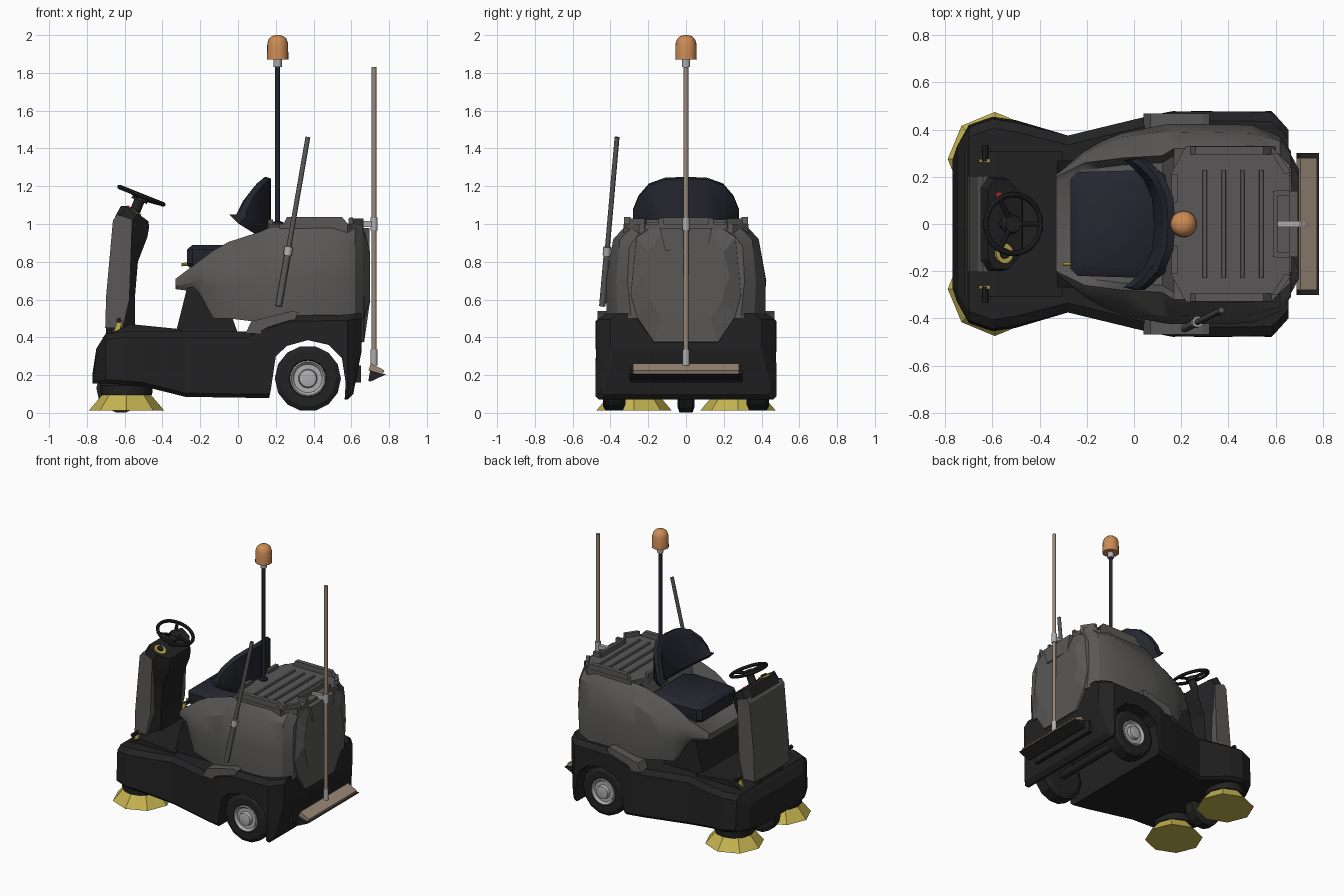
import bpy, bmesh, math
from mathutils import Vector

if "Cube" in bpy.data.objects:
    bpy.data.objects.remove(bpy.data.objects["Cube"])

def mat(name, r, g, b):
    m = bpy.data.materials.new(name)
    m.diffuse_color = (r, g, b, 1)
    m.use_nodes = True
    m.node_tree.nodes["Principled BSDF"].inputs["Base Color"].default_value = m.diffuse_color
    return m

DARK = mat("black_plastic", .016, .016, .017)
HOOD = mat("grey_plastic", .1, .097, .095)
SEAT = mat("seat_vinyl", .018, .019, .028)
YEL = mat("yellow", .55, .45, .08)
ORA = mat("orange", .6, .26, .09)
WOOD = mat("wood", .33, .25, .19)
METAL = mat("metal", .42, .42, .42)
RED = mat("red", .5, .04, .03)

def loft(name, rings, m, smooth=None):
    """Skin equal-length rings of 3D points and cap both ends."""
    bm = bmesh.new()
    vs = [[bm.verts.new(p) for p in r] for r in rings]
    n = len(rings[0])
    for a, b in zip(vs, vs[1:]):
        for i in range(n):
            j = (i + 1) % n
            bm.faces.new((a[i], a[j], b[j], b[i]))
    bm.faces.new(vs[0][::-1])
    bm.faces.new(vs[-1])
    bmesh.ops.recalc_face_normals(bm, faces=bm.faces)
    me = bpy.data.meshes.new(name)
    bm.to_mesh(me)
    bm.free()
    me.materials.append(m)
    o = bpy.data.objects.new(name, me)
    bpy.context.collection.objects.link(o)
    if smooth:
        bpy.ops.object.select_all(action='DESELECT')
        bpy.context.view_layer.objects.active = o
        o.select_set(True)
        bpy.ops.object.shade_smooth_by_angle(angle=math.radians(smooth))
    return o

def prism(name, pts, lo, hi, axis, m):
    f = {'x': lambda a, b, t: (t, a, b), 'y': lambda a, b, t: (a, t, b), 'z': lambda a, b, t: (a, b, t)}[axis]
    return loft(name, [[f(a, b, t) for a, b in pts] for t in (lo, hi)], m)

def box(name, x0, x1, y0, y1, z0, z1, m):
    return prism(name, [(x0, y0), (x1, y0), (x1, y1), (x0, y1)], z0, z1, 'z', m)

def lathe(name, base, axis, prof, n, m, smooth=40):
    """prof: (distance along axis, radius)."""
    base, q = Vector(base), Vector(axis).to_track_quat('Z', 'Y')
    rings = [[base + q @ Vector((r * math.cos(2 * math.pi * i / n), r * math.sin(2 * math.pi * i / n), d))
              for i in range(n)] for d, r in prof]
    return loft(name, rings, m, smooth)

def rod(name, a, b, r, m, n=12):
    d = Vector(b) - Vector(a)
    return lathe(name, a, d, [(0, r), (d.length, r)], n, m)

def sym(x, half):
    """Full section at x from its half (y, z) points, bottom to top."""
    return [(x, y, z) for y, z in half] + [(x, -y, z) for y, z in reversed(half)]

# Lower chassis: x, bottom width, bottom z, top width, top z
st = [(-.77, .25, .155, .27, .21), (-.75, .33, .155, .33, .34), (-.70, .42, .155, .41, .42),
      (-.60, .455, .15, .445, .43), (-.5, .44, .14, .43, .43), (-.28, .375, .085, .375, .43),
      (.05, .455, .08, .455, .43), (.16, .478, .08, .475, .48), (.28, .48, .075, .478, .515),
      (.58, .48, .07, .475, .52), (.61, .45, .10, .45, .525), (.655, .40, .33, .40, .525)]
body = loft("chassis", [sym(x, [(wb - .02, zb), (wb, zb + .02), (wt, zt - .03), (wt - .04, zt)])
                        for x, wb, zb, wt, zt in st], DARK)
# Wheel arch opening
cut = prism("arch_cutter", [(.15, 0), (.175, .13), (.2, .3), (.26, .355), (.37, .385), (.48, .36),
                            (.55, .29), (.57, .16), (.56, 0)], -.6, .6, 'y', DARK)
cut.hide_render = True
mod = body.modifiers.new("arch", 'BOOLEAN')
mod.object, mod.solver = cut, 'EXACT'
bpy.context.view_layer.objects.active = body
bpy.ops.object.modifier_apply(modifier="arch")
bpy.data.objects.remove(cut)

# Floor mat, seat pedestal, rear bumper slot
prism("floor_mat", [(-.72, .4), (-.57, .47), (-.3, .443), (-.3, .4)], -.31, .31, 'y', DARK)
prism("seat_pedestal", [(-.33, .42), (-.27, .66), (-.1, .7), (0, .42)], -.27, .27, 'y', DARK)
prism("rear_slot", [(-.29, .16), (-.29, .25), (.29, .25), (.29, .16)], .6, .65, 'x', DARK)

# Hood: x, then bottom, waist, shoulder, top (y, z) and centre height
hs = [(-.33, .19, .655, .21, .67, .21, .69, .2, .71, .7), (-.21, .27, .64, .31, .7, .3, .76, .26, .8, .78),
      (-.13, .33, .5, .355, .66, .34, .77, .27, .86, .8), (-.05, .36, .5, .385, .68, .37, .79, .28, .905, .81),
      (.12, .4, .48, .42, .7, .39, .86, .29, .96, .83), (.17, .405, .48, .425, .7, .39, .88, .32, .985, .98),
      (.5, .42, .49, .42, .72, .385, .92, .32, .99, .985), (.62, .36, .5, .37, .7, .35, .92, .29, .98, .975),
      (.665, .29, .5, .31, .7, .3, .88, .25, .95, .94)]
loft("hood", [sym(h[0], [h[1:3], h[3:5], h[5:7], h[7:9], (h[7] - .03, h[9])]) for h in hs], HOOD, 30)
# Rear tongue with raised centre
loft("rear_panel", [sym(.62, [(.18, .37), (.28, .51), (.31, .62), (.29, .94), (.24, .98)]),
                    sym(.668, [(.17, .375), (.26, .51), (.29, .62), (.26, .93), (.2, .97)]),
                    [(.70 - (.03 if z < .56 or z > .9 else 0), y, z) for _, y, z in
                     sym(0, [(.13, .5), (.19, .6), (.23, .73), (.2, .85), (.13, .96)])]], HOOD)
prism("rear_grip", [(-.11, .86), (-.14, .98), (.14, .98), (.11, .86)], .66, .695, 'x', HOOD)

# Lid with ribs, edge rails and handle
prism("lid", [(.16, -.22), (.22, -.33), (.58, -.33), (.66, -.25), (.66, .25), (.58, .33), (.22, .33), (.16, .22)],
      .95, 1.0, 'z', HOOD)
for i in range(4):
    x = .3 + .08 * i
    prism(f"lid_rib_{i}", [(x - .012, .99), (x - .007, 1.01), (x + .007, 1.01), (x + .012, .99)],
          -.23, .23, 'y', HOOD)
box("lid_handle", .59, .61, -.14, .14, .99, 1.035, HOOD)
for s in (-1, 1):
    prism(f"lid_rail_{s}", [(.23, .98), (.26, 1.038), (.55, 1.038), (.6, .98)], s * .295, s * .328, 'y', HOOD)
    prism(f"lid_corner_{s}", [(.585, s * .3), (.61, s * .3), (.665, s * .22), (.64, s * .21)], .97, 1.03, 'z', HOOD)
    box(f"lid_front_rail_{s}", .16, .185, s * .09, s * .21, .97, 1.025, HOOD)
    box(f"lid_handle_arm_{s}", .6, .66, s * .12, s * .145, .98, 1.03, HOOD)
    # Fender moulding
    prism(f"fender_moulding_{s}", [(.04, .42), (.07, .485), (.29, .54), (.32, .53), (.29, .47), (.2, .42)],
          s * .38, s * .468, 'y', HOOD)

# Seat cushion and wrapped backrest
def pad(z, d):
    h = [(-.27 + d, .19 - d), (-.24 + d, .22 - d), (.1 - d, .23 - d), (.16 - d, .19 - d)]
    return [(x, y, z) for x, y in h] + [(x, -y, z) for x, y in h[::-1]]
loft("seat_cushion", [pad(.77, .01), pad(.79, 0), pad(.865, 0), pad(.89, .03)], SEAT, 35)
cols = [(0, 1.25), (.4, 1.245), (.7, 1.215), (.9, 1.15), (1, 1.08)]
cols = [(-u, z) for u, z in cols[:0:-1]] + cols
back = []
for u, z in cols:
    x, y, a = .175 - .13 * abs(u) ** 3, .28 * u, abs(u)
    zb = .92 + .08 * a ** 3
    back.append([(x - .04, y, zb), (x - .09, y * .96, zb + .05), (x - .055, y * .96, z - .03), (x - .03, y, z),
                 (x, y, z - .01), (x, y, zb + .04)])
loft("seat_backrest", back, SEAT, 35)

# Steering column with grey shell
def plan(xf, xr, w, zf, zr):
    h = [(xf, w - .04, zf), (xf + .03, w, zf), (xf + .09, w, (zf + zr) / 2), (xr, .12, zr)]
    return h + [(x, -y, z) for x, y, z in h[::-1]]
loft("steering_column", [plan(-.70, -.545, .17, .41, .41), plan(-.693, -.545, .18, .62, .62),
                         plan(-.675, -.53, .185, .8, .8), plan(-.66, -.48, .195, .96, .93),
                         plan(-.65, -.47, .2, 1.04, .985), plan(-.62, -.475, .19, 1.095, 1.015)], DARK)
prism("column_shell", [(-.703, .45), (-.698, .62), (-.662, 1.02), (-.64, 1.05), (-.56, 1.02), (-.575, .6),
                       (-.61, .45)], -.203, .203, 'y', HOOD)

# Steering wheel
C, tilt = Vector((-.512, 0, 1.15)), .38
bpy.ops.mesh.primitive_torus_add(location=C, rotation=(0, tilt, 0), major_radius=.125, minor_radius=.012,
                                 major_segments=28, minor_segments=8)
w = bpy.context.object
w.name = "steering_wheel"
w.data.materials.append(DARK)
bpy.ops.object.shade_smooth_by_angle()
up = Vector((math.sin(tilt), 0, math.cos(tilt)))
rod("steering_shaft", C - up * .12, C, .028, DARK)
lathe("steering_hub", C - up * .03, up, [(0, .045), (.03, .035)], 12, DARK)
for i, a in enumerate((0, 2.1, 4.2)):
    d = Vector((math.cos(tilt) * math.cos(a), math.sin(a), -math.sin(tilt) * math.cos(a)))
    rod(f"steering_spoke_{i}", C - up * .015, C + d * .122, .011, DARK, 8)

# Dashboard controls, seat lever
n = Vector((.5, 0, .87))
lathe("dial_ring", (-.562, -.125, 1.045), n, [(0, .045), (.03, .042)], 20, YEL)
lathe("dial_knob", (-.562, -.125, 1.05), n, [(0, .024), (.035, .022)], 12, DARK)
lathe("stop_button", (-.585, .12, 1.065), n, [(0, .018), (.03, .016)], 12, RED)
rod("seat_lever", (-.3, -.17, .785), (-.2, -.17, .79), .009, YEL, 8)

# Mirrored running gear: pedals, brushes, rear wheels
for s in (-1, 1):
    prism(f"pedal_{s}", [(-.66, .42), (-.635, .5), (-.61, .5), (-.63, .42)], s * .26, s * .275, 'y', YEL)
    rod(f"pedal_bar_{s}", (-.63, s * .265, .49), (-.63, s * .335, .49), .014, DARK, 8)
    B, ax = (-.59, s * .275, 0), (0, 0, 1)
    lathe(f"side_brush_{s}", B, ax, [(.012, .2), (.1, .125)], 8, YEL, None)
    lathe(f"brush_plate_{s}", B, ax, [(.095, .135), (.145, .14), (.2, .1)], 12, DARK)
    W, ax = (.37, s * .38, .182), (0, s, 0)
    lathe(f"tyre_{s}", W, ax, [(-.06, .14), (-.045, .175), (.045, .175), (.06, .15), (.06, .1), (.04, .09)],
          14, DARK, None)
    lathe(f"rim_{s}", W, ax, [(0, .095), (.062, .095), (.066, .088), (.05, .075), (.05, .05), (.075, .045),
                              (.078, .035)], 24, METAL)
rod("rear_axle", (.37, -.36, .18), (.37, .36, .18), .03, DARK)
lathe("front_wheel", (-.62, 0, .13), (0, 1, 0), [(-.045, .1), (-.035, .13), (.035, .13), (.045, .1)], 14, DARK, None)
box("front_fork", -.66, -.58, -.03, .03, .13, .25, DARK)

# Beacon on its pole
P = (.21, 0, 0)
lathe("beacon_pole", P, (0, 0, 1), [(.96, .03), (1.01, .03), (1.015, .013), (1.84, .013)], 12, SEAT)
lathe("beacon_collar", P, (0, 0, 1), [(1.83, .022), (1.875, .022)], 12, METAL)
lathe("beacon_lamp", P, (0, 0, 1), [(1.87, .057), (1.955, .055), (1.98, .047), (1.995, .03), (2.0, .012)], 20, ORA)

# Broom clipped to the rear
rod("broom_handle", (.72, 0, .28), (.72, 0, 1.83), .013, WOOD)
rod("broom_socket", (.72, 0, .25), (.72, 0, .335), .018, METAL)
rod("broom_clip", (.72, 0, .965), (.72, 0, 1.035), .019, METAL)
box("clip_bracket", .61, .72, -.012, .012, .985, 1.015, METAL)
prism("broom_block", [(.69, .225), (.705, .262), (.775, .225), (.765, .2)], -.28, .28, 'y', WOOD)
prism("broom_bristles", [(.7, .225), (.765, .205), (.785, .205), (.7, .165), (.69, .17)], -.3, .3, 'y', DARK)

# Litter picker on the side
A, D = Vector((.215, -.443, .565)), Vector((.155, .078, .895))
rod("picker_lower", A, A + D * .33, .017, HOOD)
rod("picker_collar", A + D * .3, A + D * .35, .022, METAL)
rod("picker_upper", A + D * .33, A + D, .013, HOOD)
box("picker_bracket", .255, .28, -.42, -.36, .84, .87, METAL)
